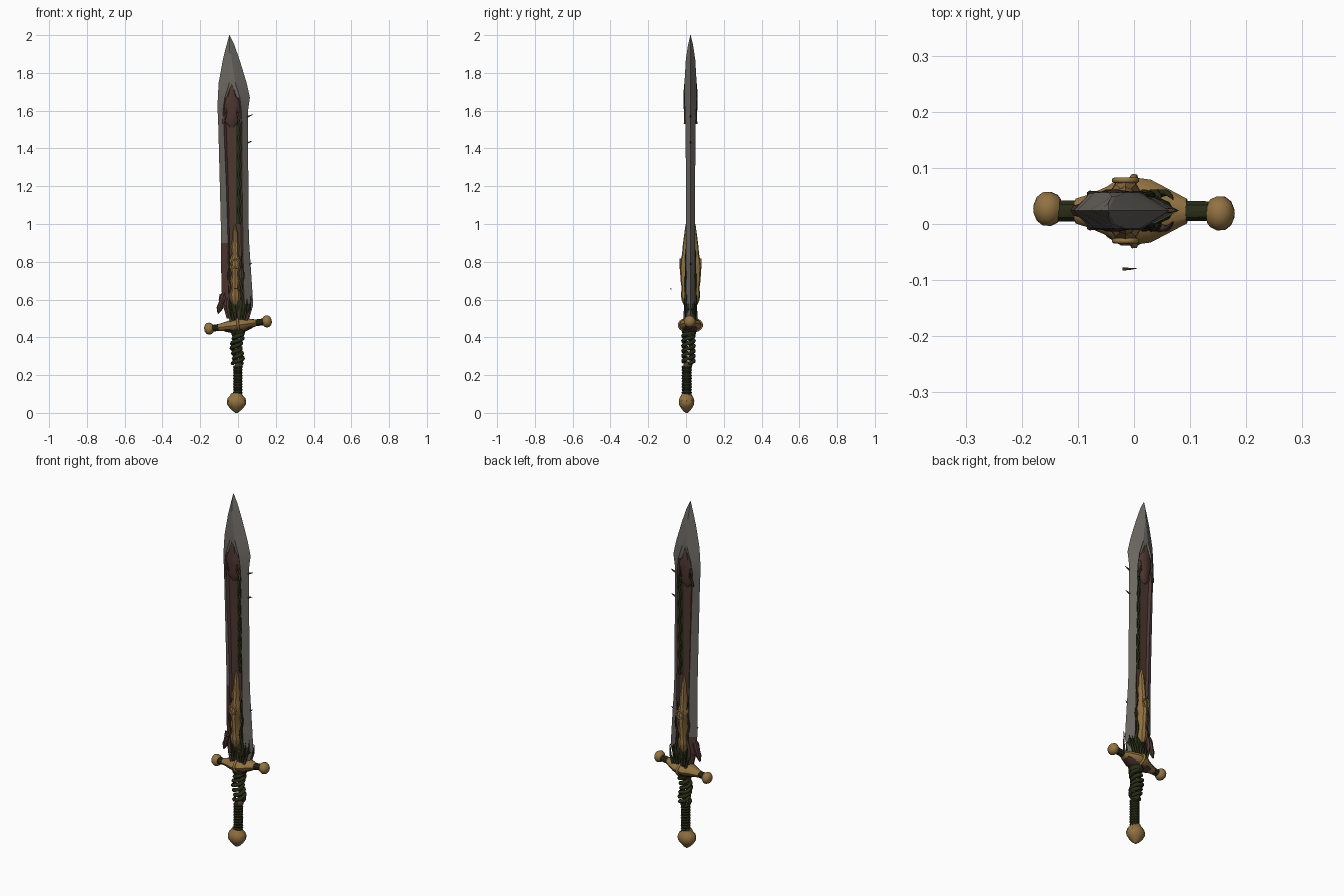
import bpy, bmesh, math, random
from mathutils import Matrix, Vector

if "Cube" in bpy.data.objects:
    bpy.data.objects.remove(bpy.data.objects["Cube"])

random.seed(4)
CY = 0.024  # middle plane of the blade


def material(name, r, g, b):
    m = bpy.data.materials.new(name)
    m.diffuse_color = (r, g, b, 1)
    m.use_nodes = True
    m.node_tree.nodes["Principled BSDF"].inputs["Base Color"].default_value = m.diffuse_color
    return m


steel = material("steel", 0.15, 0.14, 0.125)
gold = material("old_gold", 0.29, 0.17, 0.055)
brown = material("red_brown", 0.075, 0.038, 0.03)
green = material("dark_green", 0.021, 0.026, 0.008)


def finish(name, rings, mats, rule=None, matrix=None, angle=35):
    """Skin a list of closed rings into a capped solid."""
    bm = bmesh.new()
    rows = [[bm.verts.new(p) for p in ring] for ring in rings]
    n = len(rows[0])
    for k in range(len(rows) - 1):
        for i in range(n):
            j = (i + 1) % n
            f = bm.faces.new((rows[k][i], rows[k][j], rows[k + 1][j], rows[k + 1][i]))
            if rule:
                f.material_index = rule(i, f.calc_center_median().z)
    bm.faces.new(rows[0][::-1])
    bm.faces.new(rows[-1])
    bmesh.ops.recalc_face_normals(bm, faces=bm.faces[:])
    if matrix:
        bm.transform(matrix)
    me = bpy.data.meshes.new(name)
    bm.to_mesh(me)
    bm.free()
    for m in mats:
        me.materials.append(m)
    ob = bpy.data.objects.new(name, me)
    bpy.context.collection.objects.link(ob)
    bpy.ops.object.select_all(action='DESELECT')
    bpy.context.view_layer.objects.active = ob
    ob.select_set(True)
    bpy.ops.object.shade_smooth_by_angle(angle=math.radians(angle))
    return ob


def loft(name, secs, mat, n=10, cx=0.0, cy=0.0, power=1.0, matrix=None):
    """Sections are (height, half width, half depth)."""
    def s(v):
        return math.copysign(abs(v) ** power, v)
    rings = []
    for z, hw, hd in secs:
        rings.append([(cx + hw * s(math.cos(math.tau * i / n)),
                       cy + hd * s(math.sin(math.tau * i / n)), z) for i in range(n)])
    return finish(name, rings, [mat], matrix=matrix)


def vine(name, pts, r, mat, taper=False):
    cu = bpy.data.curves.new(name, 'CURVE')
    cu.dimensions = '3D'
    cu.bevel_depth = r
    cu.bevel_resolution = 1
    cu.use_fill_caps = True
    sp = cu.splines.new('POLY')
    sp.points.add(len(pts) - 1)
    for k, p in enumerate(pts):
        sp.points[k].co = (*p, 1)
        sp.points[k].radius = 1 - 0.85 * k / (len(pts) - 1) if taper else 1
    cu.materials.append(mat)
    ob = bpy.data.objects.new(name, cu)
    bpy.context.collection.objects.link(ob)
    return ob


# blade: z, left edge, left lip, groove line, right lip, right edge, half thickness, groove depth
blade_secs = [
    (0.50, -.06, -.045, -.012, .035, .06, .022, .6),
    (0.57, -.08, -.05, -.01, .035, .08, .024, .6),
    (0.66, -.088, -.05, -.01, .03, .075, .024, .6),
    (0.90, -.09, -.053, -.01, .026, .059, .024, .6),
    (1.00, -.091, -.056, -.01, .025, .056, .024, .6),
    (1.20, -.096, -.062, -.01, .022, .055, .024, .6),
    (1.54, -.105, -.076, -.012, .02, .052, .027, .6),
    (1.60, -.108, -.08, -.015, .018, .053, .03, .65),
    (1.67, -.107, -.07, -.02, .01, .063, .032, .8),
    (1.75, -.102, -.045, -.03, -.015, .045, .032, 1),
    (1.87, -.08, -.04, -.037, -.034, .008, .025, 1),
    (1.95, -.06, -.046, -.043, -.04, -.02, .013, 1),
    (2.00, -.046, -.0455, -.045, -.0445, -.044, .001, 1),
]
rings = []
for z, l, a, m, d, r, h, f in blade_secs:
    b, c = a + 0.2 * (m - a), d - 0.25 * (d - m)
    half = [(a, h), (b, h * f), (m, h * f), (c, h * f), (d, h)]
    rings.append([(l, CY, z)] + [(x, CY - y, z) for x, y in half]
                 + [(r, CY, z)] + [(x, CY + y, z) for x, y in half[::-1]])


def blade_rule(i, z):
    if i in (3, 8) and 1.0 < z < 1.55:
        return 2
    if i in (1, 2, 3, 4, 7, 8, 9, 10) and z < 1.66:
        return 1
    if (i == 0 and z < 0.9) or (i == 11 and z < 0.7):
        return 1
    return 0


finish("blade", rings, [steel, brown, green], blade_rule, angle=12)

# arrow-shaped ornament below the tip
loft("upper_ornament", [(1.51, .012, .02), (1.54, .04, .031), (1.57, .032, .034), (1.61, .052, .036),
                        (1.65, .047, .038), (1.68, .03, .038), (1.71, .02, .036), (1.745, .003, .033)],
     brown, 12, -.033, CY, 0.8)

# gilded ornament on the lower blade
loft("lower_ornament", [(.57, .015, .036), (.6, .03, .048), (.63, .034, .051), (.66, .02, .047),
                        (.7, .03, .053), (.74, .02, .055), (.77, .032, .057), (.81, .032, .052),
                        (.84, .018, .045), (.88, .024, .042), (.92, .015, .037), (.95, .017, .033),
                        (1.0, .003, .026)], gold, 12, -.015, CY, 0.85)

# details repeated on the front and back of the blade
for side, sgn in (("front", -1), ("back", 1)):
    ring = [(-.015 + .02 * math.cos(t * math.tau / 12), CY + sgn * .054,
             .79 + .024 * math.sin(t * math.tau / 12)) for t in range(13)]
    vine(side + "_ornament_ring", ring, .005, gold)
    vine(side + "_groove_vine", [(.008 + .007 * math.sin(k * 1.3), CY + sgn * .018,
         1.0 + .55 * k / 28) for k in range(29)], .006, green)
    for e in (-1, 1):
        vine(side + "_base_vine", [(-.012 + e * (.036 + .008 * math.sin(k * 1.1)), CY + sgn * .026,
             .53 + .028 * k) for k in range(13)], .009, green if e > 0 else brown, True)
        vine(side + "_tip_scroll", [(-.033 + e * (.045 - .005 * k + .006 * math.sin(k * 2)), CY + sgn * .029,
             1.53 + .024 * k) for k in range(8)], .007, brown if sgn < 0 else green, True)

# thorns on the right edge, a loose splinter and the broken leaf at the base
for z, x, s in ((1.575, .05, .028), (1.435, .045, .03), (0.79, .06, .015)):
    vine("edge_thorn", [(x - .01, CY, z - .012), (x + s * .6, CY, z), (x + s, CY, z + .004)], .006, brown, True)
vine("loose_splinter", [(-.02, -.08, .655), (-.006, -.08, .66), (.005, -.079, .665)], .003, brown, True)
leaf = Matrix.Translation((-.106, CY, .525)) @ Matrix.Rotation(math.radians(17), 4, 'Y')
loft("base_leaf", [(0, .003, .004), (.03, .017, .012), (.06, .014, .015), (.09, .02, .016),
                   (.14, .004, .006)], brown, 8, matrix=leaf)
vine("base_leaf_curl", [(-.03, CY, .54), (-.06, CY, .55), (-.085, CY, .575), (-.098, CY, .60),
                        (-.095, CY, .63)], .014, brown, True)

# socket between blade and guard
loft("blade_socket", [(.46, .05, .034), (.5, .045, .03), (.53, .052, .032), (.55, .068, .03),
                      (.575, .066, .027), (.6, .03, .02)], green, 12, .004, CY)
for k in range(7):
    x = -.05 + .018 * k
    vine("socket_root", [(x * .7, CY - .03, .48), (x, CY - .032, .53), (x * 1.15, CY - .025, .57),
                         (x * 1.2, CY - .02, .59 + random.uniform(0, .04))], .008,
         brown if k % 3 == 0 else green, True)
    vine("socket_root", [(x * .7, CY + .03, .48), (x, CY + .032, .53), (x * 1.15, CY + .025, .57),
                         (x * 1.2, CY + .02, .59)], .008, green, True)

# crossguard, built along a slightly tilted axis
gm = Matrix.Translation((0, .023, .465)) @ Matrix.Rotation(math.radians(90 - 7.2), 4, 'Y')
loft("guard_bar", [(-.15, .018, .019), (-.1, .018, .02), (.1, .018, .019), (.15, .018, .018)],
     green, 10, matrix=gm)
loft("guard_hub", [(-.105, .018, .022), (-.08, .022, .03), (-.05, .028, .043), (-.03, .034, .056),
                   (0, .037, .06), (.03, .034, .056), (.055, .028, .043), (.095, .018, .022)],
     gold, 12, matrix=gm)
loft("guard_underside", [(-.075, .012, .026), (-.035, .026, .04), (0, .032, .045), (.035, .026, .04),
                         (.075, .012, .026)], brown, 10, cx=.013, matrix=gm)
for sgn in (-1, 1):
    secs = [(sgn * t, r, r) for t, r in ((.132, .018), (.138, .026), (.15, .032), (.163, .031),
                                         (.174, .022), (.18, .008))]
    loft("guard_knob", secs, gold, 10, cy=.004 if sgn < 0 else -.004, matrix=gm)
    vine("guard_rib", [gm @ Vector((-.036 * math.cos(sgn * k * .35), .061 * math.sin(sgn * k * .35), .0))
                       for k in range(10)], .007, gold)

# grip: corded lower part and a broken twist of vines above
cord = [(.085 + .165 * k / 22, .0215 + .004 * (k % 2), .0235 + .004 * (k % 2)) for k in range(23)]
loft("lower_grip", cord, green, 12, -.001, .004)
loft("grip_break", [(.245, .022, .022), (.258, .018, .02), (.27, .006, .008)], brown, 8, .004, .008)
for s in range(2):
    pts = []
    for k in range(45):
        t = k / 44
        a = math.tau * 3.2 * t + s * math.pi
        pts.append((-.004 + .025 * math.cos(a) + .006 * math.sin(t * 9), .013 + .029 * math.sin(a), .262 + .17 * t))
    vine("grip_twist", pts, .0105, green)
vine("grip_strand", [(.005, .02, .24), (-.012, .03, .28), (.0, .03, .33), (-.012, .022, .38),
                     (.005, .018, .44)], .011, green)
loft("grip_collar", [(.405, .03, .03), (.42, .036, .036), (.45, .04, .038)], green, 10, 0, .018)

# pommel
loft("pommel", [(0, .006, .006), (.012, .022, .02), (.03, .039, .034), (.045, .05, .042), (.065, .051, .043),
                (.08, .046, .039), (.092, .034, .031), (.105, .027, .026)], gold, 10, -.008, .003)
